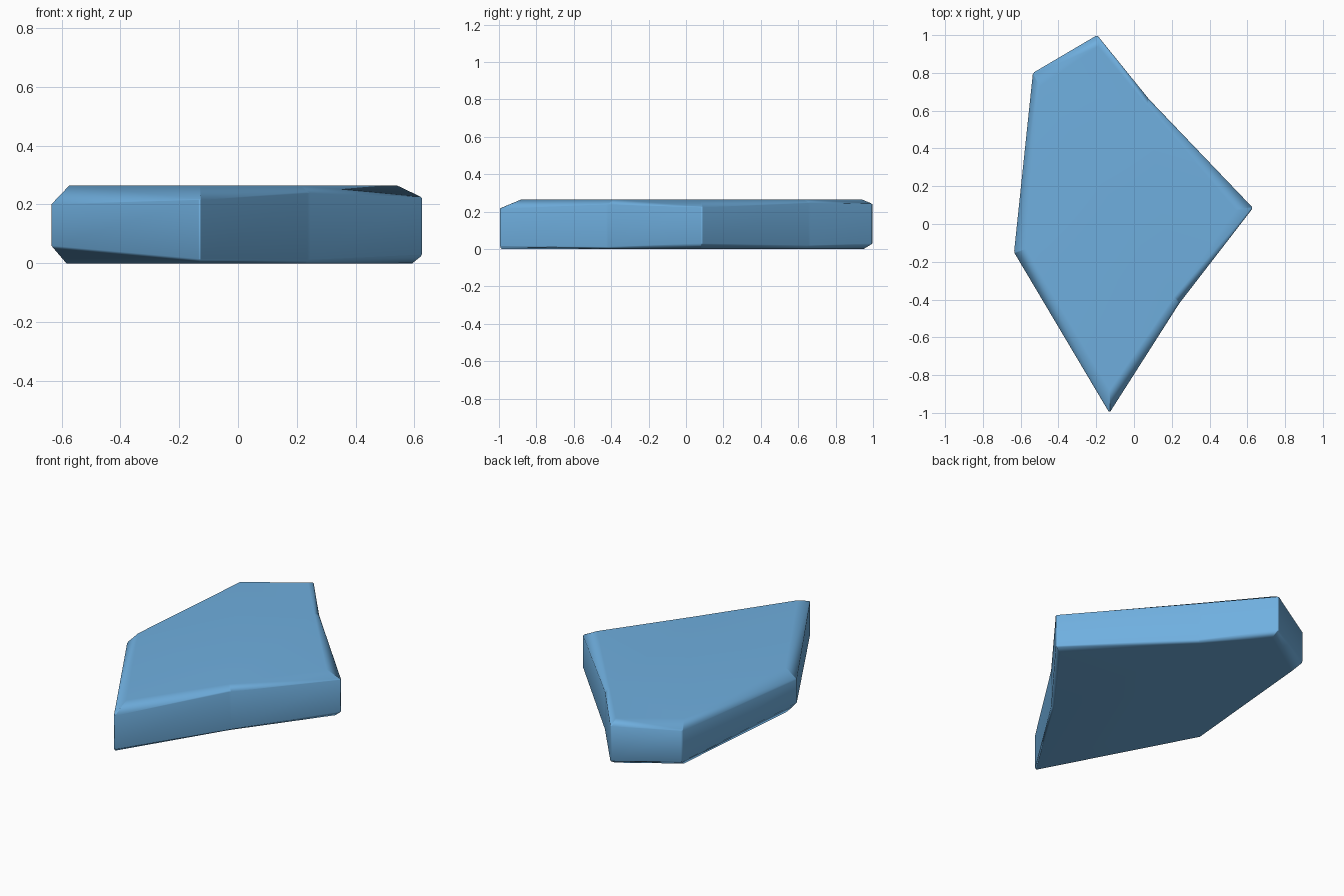
import bpy, bmesh, math

if "Cube" in bpy.data.objects:
    bpy.data.objects.remove(bpy.data.objects["Cube"])

# Outline of the slab: x, y, low rim z, high rim z, bottom shrink, top shrink
OUTLINE = [
    (-0.13, -1.00, 0.015, 0.215, 0.985, 0.88),
    (0.24, -0.42, 0.012, 0.238, 0.97, 0.92),
    (0.63, 0.085, 0.03, 0.222, 0.95, 0.88),
    (0.08, 0.66, 0.02, 0.245, 0.97, 0.95),
    (-0.195, 1.00, 0.03, 0.24, 0.95, 0.94),
    (-0.535, 0.80, 0.04, 0.225, 0.93, 0.91),
    (-0.635, -0.15, 0.06, 0.20, 0.90, 0.88),
]
HEIGHT = 0.265
CX, CY = -0.12, 0.0

stone = bpy.data.materials.new("stone blue")
stone.diffuse_color = (0.16, 0.43, 0.74, 1)
stone.use_nodes = True
stone.node_tree.nodes["Principled BSDF"].inputs["Base Color"].default_value = stone.diffuse_color

bm = bmesh.new()


def ring(shrink, level):
    """One closed loop of vertices around the slab."""
    return [bm.verts.new((CX + (p[0] - CX) * shrink(p), CY + (p[1] - CY) * shrink(p), level(p)))
            for p in OUTLINE]


# Stacked loops: base, low rim, high rim, top
rings = [
    ring(lambda p: p[4], lambda p: 0.0),
    ring(lambda p: 1.0, lambda p: p[2]),
    ring(lambda p: 1.0, lambda p: p[3]),
    ring(lambda p: p[5], lambda p: HEIGHT),
]
n = len(OUTLINE)
for a, b in zip(rings, rings[1:]):
    for i in range(n):
        j = (i + 1) % n
        bm.faces.new((a[i], a[j], b[j], b[i]))
bm.faces.new(rings[0][::-1])
bm.faces.new(rings[-1])

# Slightly worn upright corners
uprights = [bm.edges.get((rings[1][i], rings[2][i])) for i in range(n)]
bmesh.ops.bevel(bm, geom=uprights, offset=0.008, segments=1, affect='EDGES')
bmesh.ops.recalc_face_normals(bm, faces=bm.faces[:])

mesh = bpy.data.meshes.new("stone_slab")
bm.to_mesh(mesh)
bm.free()
mesh.materials.append(stone)
slab = bpy.data.objects.new("stone_slab", mesh)
bpy.context.collection.objects.link(slab)

# Soft shading over the chipped rim
bpy.context.view_layer.objects.active = slab
slab.select_set(True)
bpy.ops.object.shade_smooth_by_angle(angle=math.radians(75))
mod = slab.modifiers.new("even_shading", 'WEIGHTED_NORMAL')
mod.keep_sharp = True
